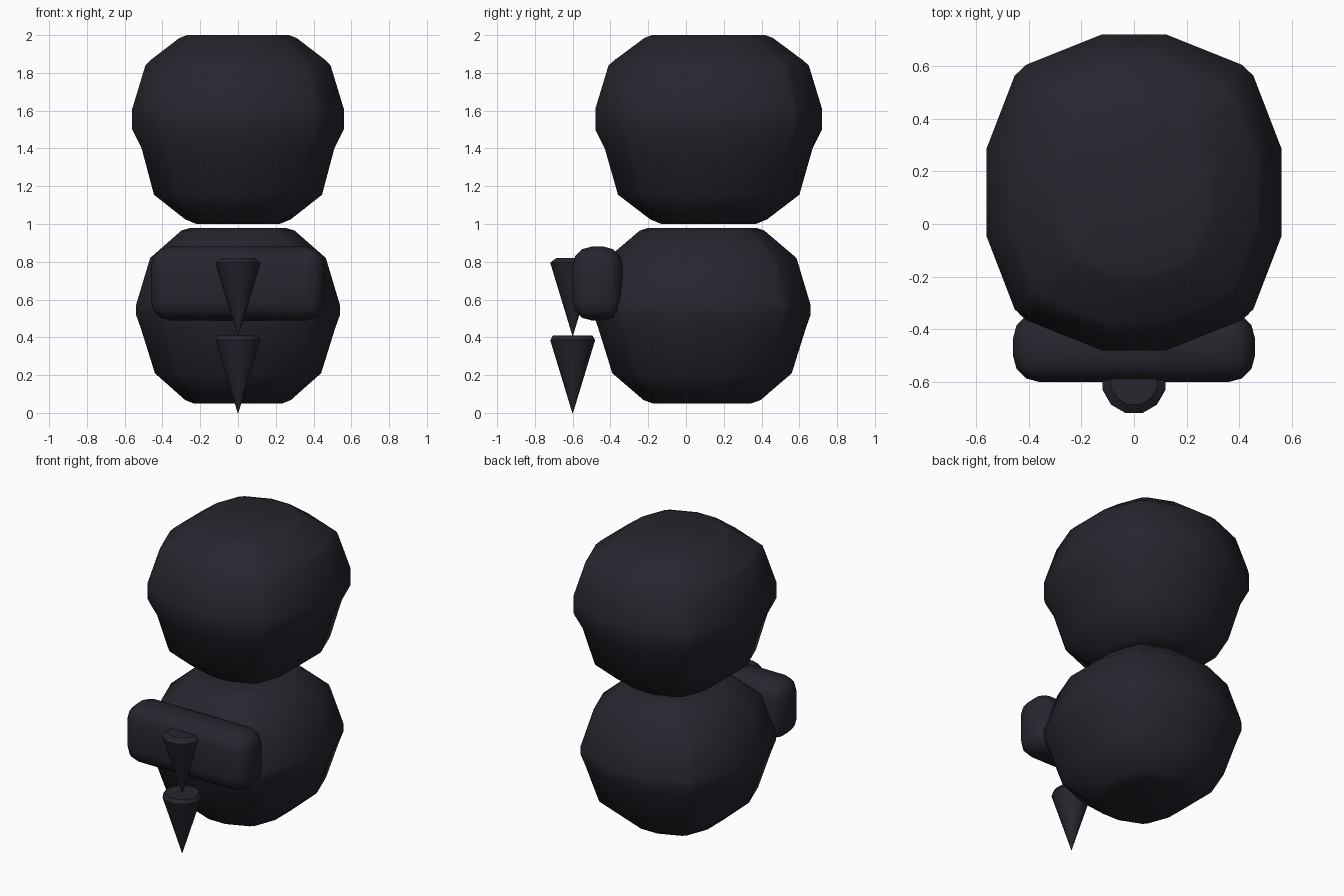
import bpy, bmesh, math
from mathutils import Matrix

default = bpy.data.objects.get("Cube")
if default:
    bpy.data.objects.remove(default, do_unlink=True)

# Single dark colour
dark = bpy.data.materials.new("dark navy")
dark.use_nodes = True
colour = (0.019, 0.019, 0.028, 1)
dark.diffuse_color = colour
dark.node_tree.nodes["Principled BSDF"].inputs["Base Color"].default_value = colour


def finish(name, bm, angle):
    bmesh.ops.recalc_face_normals(bm, faces=bm.faces)
    mesh = bpy.data.meshes.new(name)
    bm.to_mesh(mesh)
    bm.free()
    obj = bpy.data.objects.new(name, mesh)
    bpy.context.collection.objects.link(obj)
    mesh.materials.append(dark)
    bpy.ops.object.select_all(action="DESELECT")
    obj.select_set(True)
    bpy.context.view_layer.objects.active = obj
    bpy.ops.object.shade_smooth_by_angle(angle=math.radians(angle))
    return obj


def loft(name, rings, plan, centre_y, angle):
    """Stack scaled copies of a plan; each ring is (half x, half y, z)."""
    bm = bmesh.new()
    loops = [[bm.verts.new((px * rx, centre_y + py * ry, z)) for px, py in plan]
             for rx, ry, z in rings]
    n = len(plan)
    for a, b in zip(loops, loops[1:]):
        for i in range(n):
            j = (i + 1) % n
            bm.faces.new((a[i], a[j], b[j], b[i]))
    bm.faces.new(loops[0])
    bm.faces.new(loops[-1])
    return finish(name, bm, angle)


# Faceted round plan, mirrored from one quarter
quarter = [(1, 0.28), (0.81, 0.74), (0.73, 0.81), (0.22, 1)]
half = quarter + [(-x, y) for x, y in reversed(quarter)]
round_plan = half + [(-x, -y) for x, y in half]

# Head
loft("head", [(0.22, 0.25, 1.0), (0.28, 0.31, 1.025), (0.445, 0.48, 1.155),
              (0.51, 0.55, 1.4), (0.56, 0.6, 1.5), (0.56, 0.6, 1.61),
              (0.49, 0.53, 1.84), (0.46, 0.495, 1.87), (0.31, 0.34, 1.985),
              (0.27, 0.3, 2.0)], round_plan, 0.12, 42)

# Body
loft("body", [(0.235, 0.26, 0.05), (0.28, 0.31, 0.068), (0.44, 0.475, 0.21),
              (0.515, 0.55, 0.45), (0.54, 0.575, 0.52), (0.54, 0.575, 0.57),
              (0.465, 0.5, 0.82), (0.3, 0.33, 0.965), (0.25, 0.285, 0.98)],
     round_plan, 0.085, 42)

# Rounded muzzle bar
bm = bmesh.new()
bmesh.ops.create_cube(bm, size=1, matrix=Matrix.Translation((0, -0.468, 0.685))
                      @ Matrix.Diagonal((0.92, 0.265, 0.39, 1)))
bmesh.ops.bevel(bm, geom=bm.edges[:], offset=0.1, offset_type="OFFSET",
                segments=3, profile=0.5, affect="EDGES", clamp_overlap=True)
finish("muzzle", bm, 42)

# Downward spikes with chamfered rims
circle = [(math.cos(math.radians(a)), math.sin(math.radians(a)))
          for a in range(15, 375, 30)]
for name, base, rim in (("upper_spike", 0.41, 0.09), ("lower_spike", 0.0, 0.108)):
    loft(name, [(0.002, 0.002, base), (0.123, 0.123, base + 0.385),
                (rim, rim, base + 0.41)], circle, -0.6, 35)
